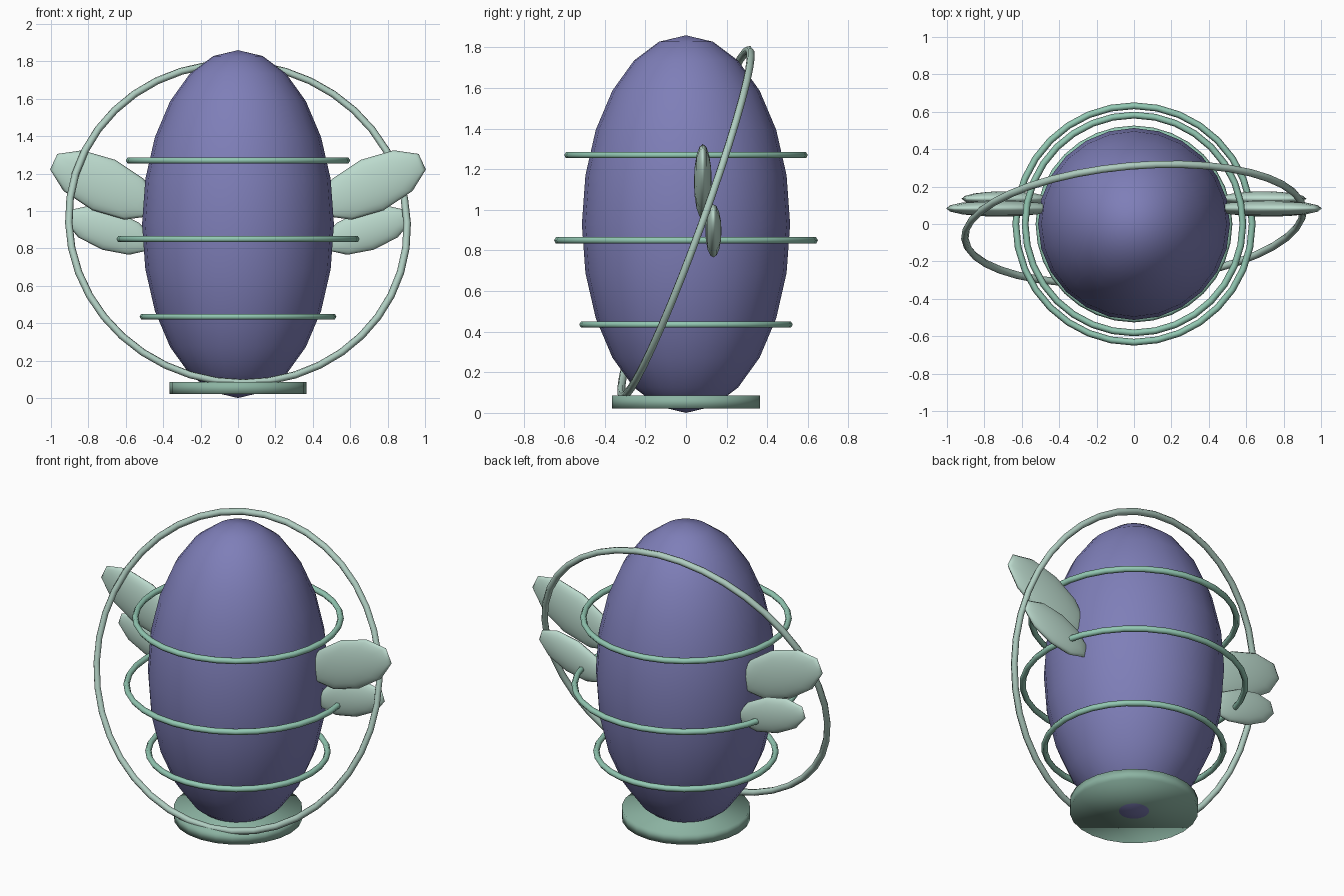
import bpy
from math import radians

cube = bpy.data.objects.get("Cube")
if cube:
    bpy.data.objects.remove(cube, do_unlink=True)


def material(name, color):
    mat = bpy.data.materials.new(name)
    mat.use_nodes = True
    mat.diffuse_color = (*color, 1)
    mat.node_tree.nodes["Principled BSDF"].inputs["Base Color"].default_value = (*color, 1)
    return mat


violet = material("violet", (0.21, 0.21, 0.48))
mint = material("mint", (0.29, 0.58, 0.45))
sage = material("sage", (0.26, 0.45, 0.36))
pale_mint = material("pale mint", (0.50, 0.70, 0.61))
soft_mint = material("soft mint", (0.43, 0.61, 0.53))


def finish(name, mat):
    obj = bpy.context.object
    obj.name = name
    obj.data.materials.append(mat)
    bpy.ops.object.shade_smooth()
    return obj


def ring(name, mat, z, radius, thickness, segments, rotation=(0, 0, 0)):
    bpy.ops.mesh.primitive_torus_add(
        location=(0, 0, z), rotation=rotation, major_radius=radius,
        minor_radius=thickness, major_segments=segments, minor_segments=6)
    return finish(name, mat)


# Egg-shaped body
bpy.ops.mesh.primitive_uv_sphere_add(segments=24, ring_count=12, radius=1, location=(0, 0, 0.93))
finish("body", violet).scale = (0.513, 0.513, 0.93)

# Disc foot
bpy.ops.mesh.primitive_cylinder_add(vertices=24, radius=0.365, depth=0.065, location=(0, 0, 0.053))
finish("base", sage)

# Level rings round the body
for label, z, radius in (("lower", 0.435, 0.508), ("middle", 0.85, 0.632), ("upper", 1.27, 0.582)):
    ring(label + "_ring", mint, z, radius, 0.018, 32)

# Large tilted ring
ring("tilted_ring", soft_mint, 0.935, 0.908, 0.02, 40, (radians(70), 0, radians(5)))

# Flat oval wings, one pair above the other; the sphere's poles face front and back
wings = (
    ("upper_wing", (0.718, 0.083, 1.139), (0.31, 0.148, 0.044), 25),
    ("lower_wing", (0.69, 0.135, 0.897), (0.245, 0.11, 0.04), 19),
)
for name, (x, y, z), size, tilt in wings:
    for side, sign in (("left", 1), ("right", -1)):
        bpy.ops.mesh.primitive_uv_sphere_add(
            segments=10, ring_count=8, radius=1, location=(sign * x, y, z),
            rotation=(radians(90), -sign * radians(tilt), 0))
        finish(side + "_" + name, pale_mint).scale = size
